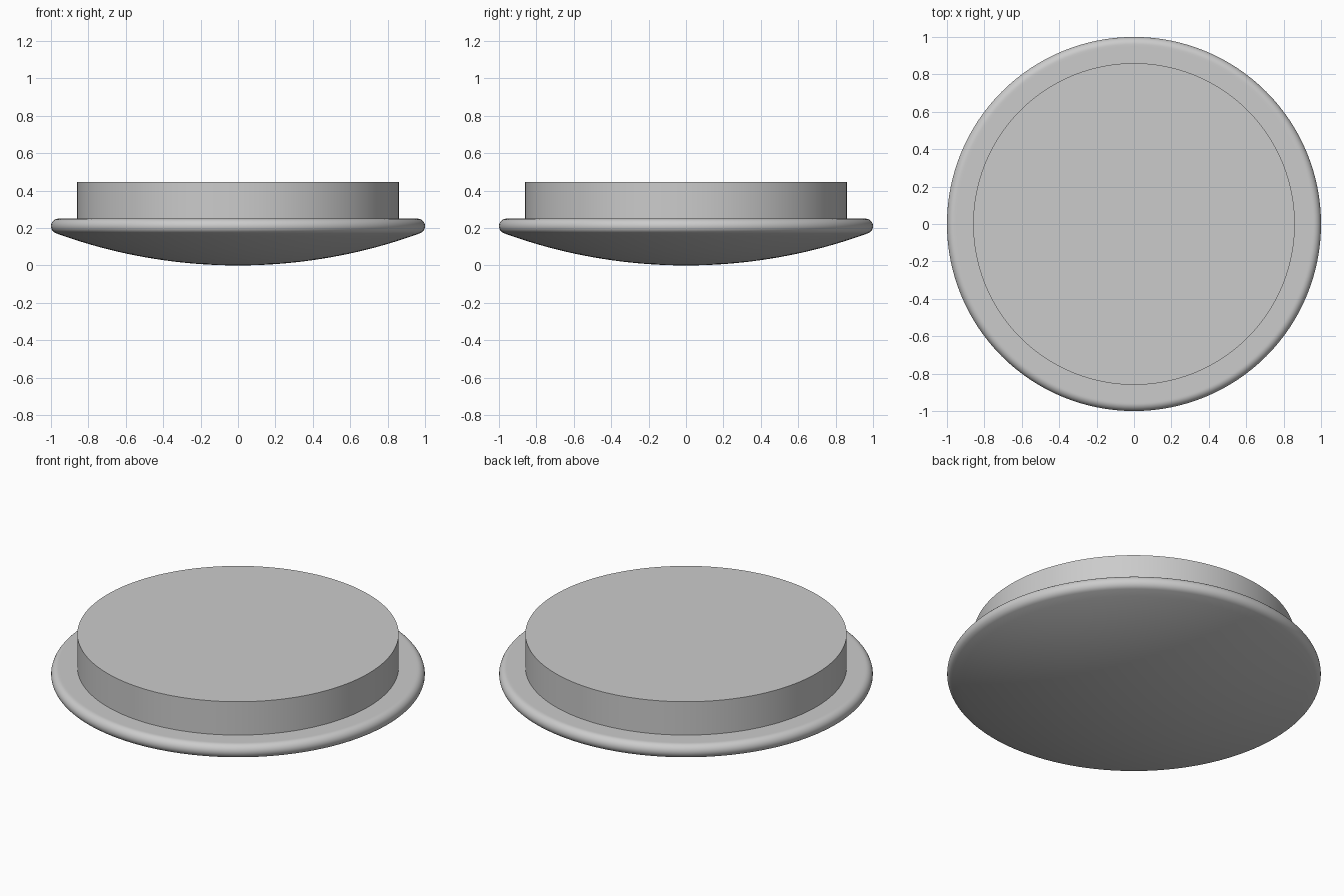
import bpy, bmesh
from math import sin, cos, pi, asin
from mathutils import Vector

cube = bpy.data.objects.get("Cube")
if cube:
    bpy.data.objects.remove(cube, do_unlink=True)

SEGMENTS = 128
PLUG_RADIUS, PLUG_TOP = 0.86, 0.447
RIM_RADIUS, RIM_CENTRE_R, RIM_CENTRE_Z = 0.04, 0.96, 0.21
DOME_RADIUS = 2.84

grey = bpy.data.materials.new("plain_grey")
grey.use_nodes = True
colour = (0.6, 0.6, 0.6, 1)
grey.diffuse_color = colour
grey.node_tree.nodes["Principled BSDF"].inputs["Base Color"].default_value = colour

# Shallow domed underside, from the axis out to where it meets the rim
edge_angle = asin(RIM_CENTRE_R / (DOME_RADIUS - RIM_RADIUS))
profile = []
for i in range(21):
    a = edge_angle * i / 20
    profile.append((DOME_RADIUS * sin(a), DOME_RADIUS * (1 - cos(a))))

# Rounded rim, tangent to the dome below and the flat flange above
for i in range(1, 17):
    a = edge_angle - pi / 2 + (pi - edge_angle) * i / 16
    profile.append((RIM_CENTRE_R + RIM_RADIUS * cos(a), RIM_CENTRE_Z + RIM_RADIUS * sin(a)))

# Flat flange, upright plug wall and flat top
flange_z = RIM_CENTRE_Z + RIM_RADIUS
profile += [(RIM_CENTRE_R - 0.01, flange_z), (PLUG_RADIUS, flange_z),
            (PLUG_RADIUS, PLUG_TOP), (0, PLUG_TOP)]

# Revolve the profile into one closed solid
bm = bmesh.new()
verts = [bm.verts.new((r, 0, z)) for r, z in profile]
edges = [bm.edges.new(pair) for pair in zip(verts, verts[1:])]
bmesh.ops.spin(bm, geom=verts + edges, cent=(0, 0, 0), axis=(0, 0, 1),
               angle=2 * pi, steps=SEGMENTS, use_merge=False)
bmesh.ops.remove_doubles(bm, verts=bm.verts, dist=0.0001)
bmesh.ops.recalc_face_normals(bm, faces=bm.faces)
mesh = bpy.data.meshes.new("domed_plug_cap")
bm.to_mesh(mesh)
bm.free()
mesh.materials.append(grey)

cap = bpy.data.objects.new("domed_plug_cap", mesh)
bpy.context.collection.objects.link(cap)
bpy.ops.object.select_all(action="DESELECT")
cap.select_set(True)
bpy.context.view_layer.objects.active = cap
bpy.ops.object.shade_smooth_by_angle(angle=pi / 6)
